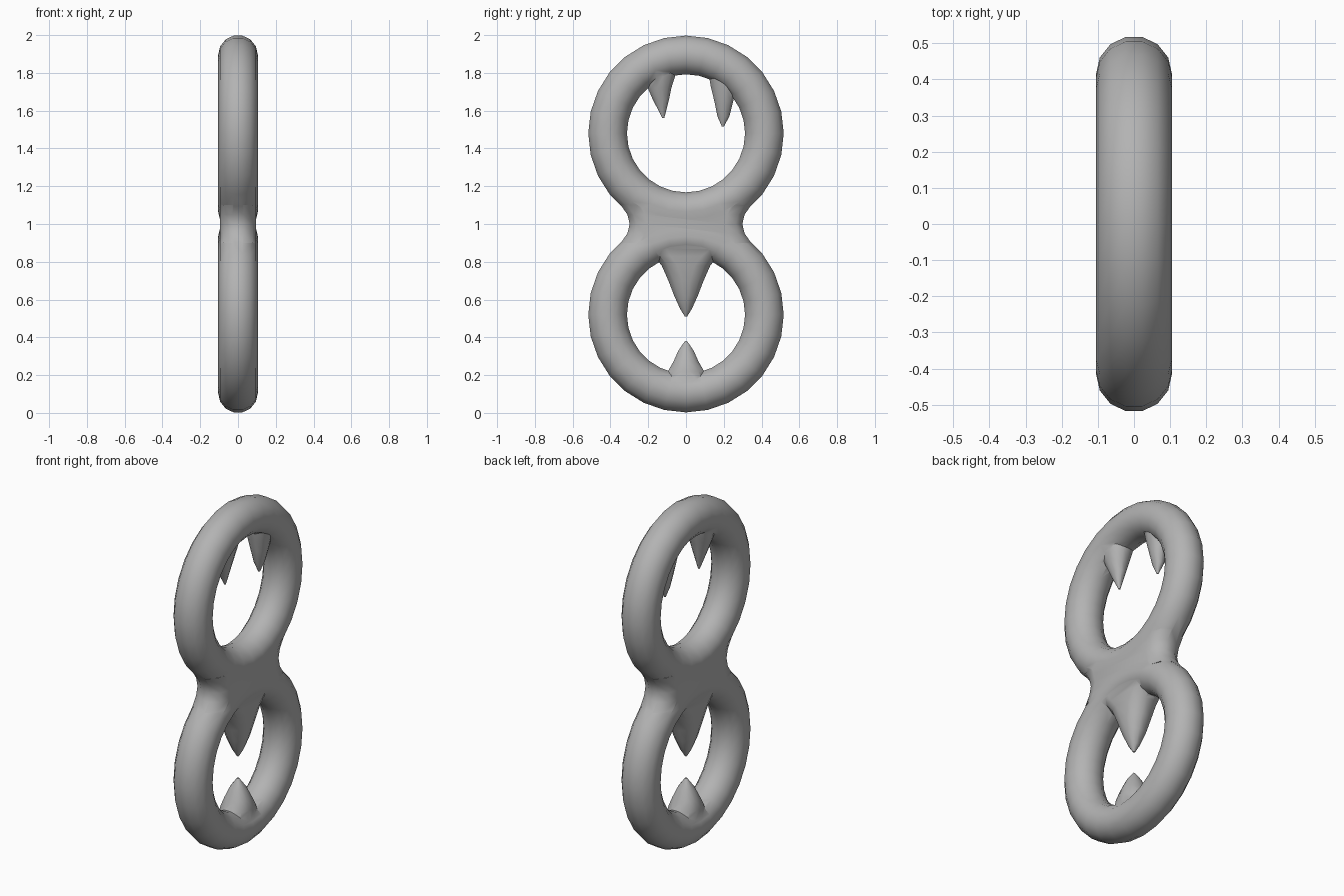
import bpy, bmesh, math

if "Cube" in bpy.data.objects:
    bpy.data.objects.remove(bpy.data.objects["Cube"])

grey = bpy.data.materials.new("stone grey")
grey.diffuse_color = (0.45, 0.45, 0.45, 1)
grey.use_nodes = True
grey.node_tree.nodes["Principled BSDF"].inputs["Base Color"].default_value = grey.diffuse_color

RING_R, TUBE_R = 0.415, 0.105


def finish(name, bm):
    bmesh.ops.recalc_face_normals(bm, faces=bm.faces)
    me = bpy.data.meshes.new(name)
    bm.to_mesh(me)
    bm.free()
    me.materials.append(grey)
    ob = bpy.data.objects.new(name, me)
    bpy.context.collection.objects.link(ob)
    return ob


def skin(bm, loops, closed):
    n, m = len(loops), len(loops[0])
    for i in range(n if closed else n - 1):
        a, b = loops[i], loops[(i + 1) % n]
        for j in range(m):
            k = (j + 1) % m
            bm.faces.new((a[j], a[k], b[k], b[j]))
    if not closed:
        bm.faces.new(loops[0])
        bm.faces.new(loops[-1])


def ring(name, zc, segs=28, sides=14):
    bm = bmesh.new()
    loops = []
    for i in range(segs):
        a = 2 * math.pi * i / segs
        loop = []
        for j in range(sides):
            b = 2 * math.pi * (j + 0.5) / sides
            r = RING_R + TUBE_R * math.cos(b)
            loop.append(bm.verts.new((TUBE_R * math.sin(b), r * math.sin(a), zc + r * math.cos(a))))
        loops.append(loop)
    skin(bm, loops, True)
    return finish(name, bm)


def loft(name, sections):
    """Stack rounded slabs: each section is (z, y centre, half width, half thickness)."""
    bm = bmesh.new()
    loops = []
    for z, yc, w, t in sections:
        e = min(w * 0.8, t)
        loop = []
        for side in (1, -1):
            for k in range(6):
                a = -math.pi / 2 + math.pi * k / 5
                y = side * (w - e + e * math.cos(a))
                loop.append(bm.verts.new((side * t * math.sin(a), yc + y, z)))
        loops.append(loop)
    skin(bm, loops, False)
    return finish(name, bm)


# Two stacked rings
body = ring("figure_eight_body", 1.48)
parts = [ring("lower_ring", 0.52)]

# Waist joining the rings
parts.append(loft("waist", [
    (0.90, 0, 0.350, 0.094), (0.95, 0, 0.315, 0.096), (1.00, 0, 0.303, 0.096),
    (1.05, 0, 0.315, 0.096), (1.10, 0, 0.350, 0.094)]))

# Large spike hanging into the lower ring
parts.append(loft("waist_spike", [
    (0.51, 0, 0.006, 0.006), (0.55, 0, 0.032, 0.028), (0.62, 0, 0.065, 0.055),
    (0.70, 0, 0.097, 0.075), (0.78, 0, 0.133, 0.088), (0.83, 0, 0.175, 0.092),
    (0.87, 0, 0.225, 0.093), (0.94, 0, 0.27, 0.093)]))

# Spike rising from the bottom of the lower ring
parts.append(loft("bottom_spike", [
    (0.13, 0, 0.13, 0.085), (0.22, 0, 0.10, 0.085), (0.27, 0, 0.07, 0.07),
    (0.33, 0, 0.042, 0.042), (0.38, 0, 0.006, 0.006)]))

# Two teeth hanging from the top of the upper ring
parts.append(loft("left_tooth", [
    (1.56, -0.12, 0.005, 0.005), (1.66, -0.133, 0.045, 0.035), (1.72, -0.14, 0.065, 0.055),
    (1.78, -0.14, 0.085, 0.07), (1.85, -0.14, 0.10, 0.08)]))
parts.append(loft("right_tooth", [
    (1.515, 0.195, 0.005, 0.005), (1.57, 0.198, 0.033, 0.025), (1.65, 0.20, 0.052, 0.045),
    (1.73, 0.20, 0.072, 0.06), (1.80, 0.20, 0.085, 0.07)]))

# Fuse everything into one solid
bpy.context.view_layer.objects.active = body
for part in parts:
    mod = body.modifiers.new("fuse", 'BOOLEAN')
    mod.operation, mod.solver, mod.object = 'UNION', 'EXACT', part
    bpy.ops.object.modifier_apply(modifier=mod.name)
    bpy.data.objects.remove(part)

bpy.ops.object.select_all(action='DESELECT')
body.select_set(True)
bpy.ops.object.shade_smooth_by_angle(angle=math.radians(40))
